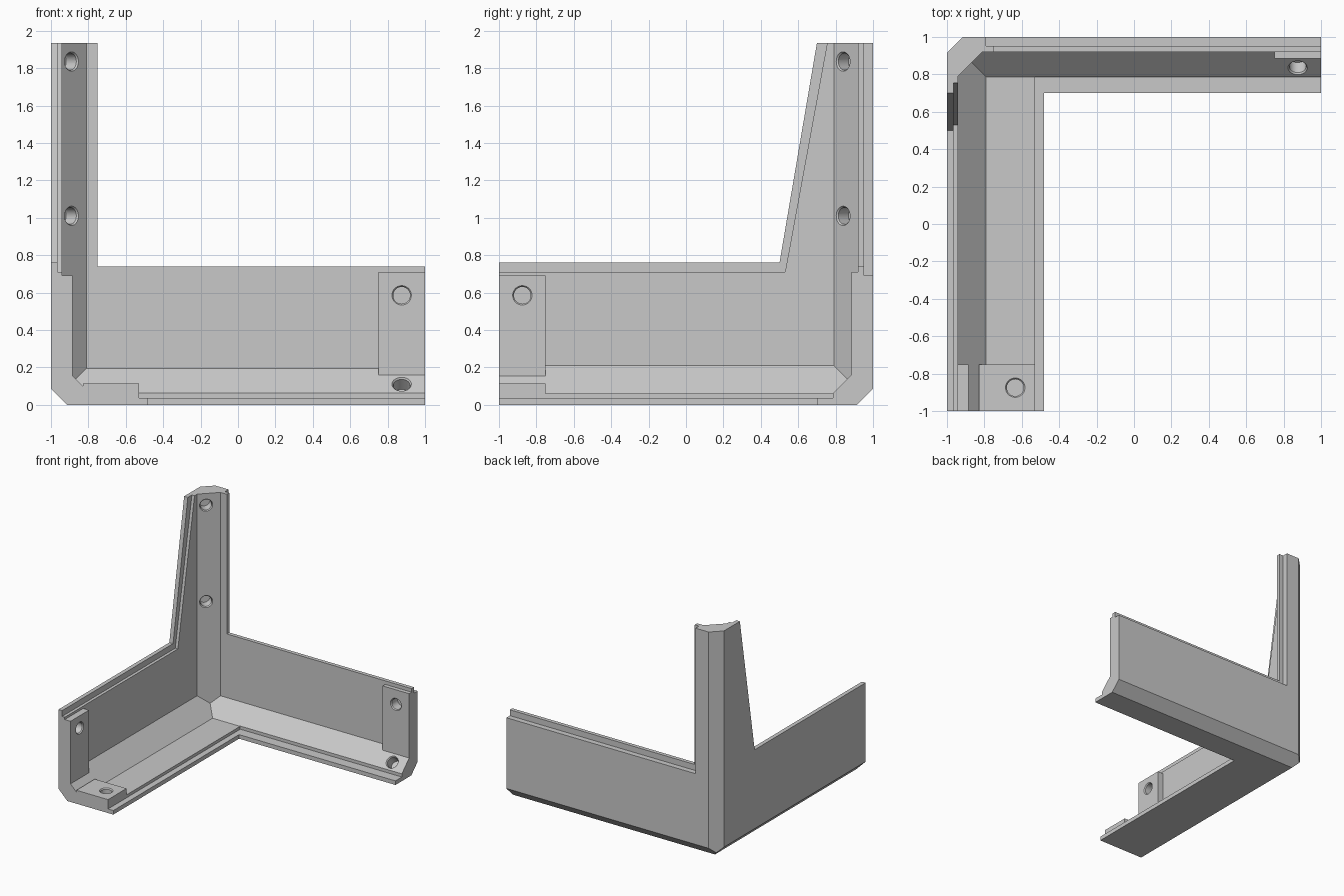
import bpy, bmesh
from mathutils import Vector, Matrix

if "Cube" in bpy.data.objects:
    bpy.data.objects.remove(bpy.data.objects["Cube"])

grey = bpy.data.materials.new("plain_grey")
grey.use_nodes = True
grey.diffuse_color = (0.584, 0.584, 0.584, 1)
grey.node_tree.nodes["Principled BSDF"].inputs["Base Color"].default_value = grey.diffuse_color

TOP = 1.935  # height of the post


def finish(name, bm):
    bmesh.ops.recalc_face_normals(bm, faces=bm.faces)
    mesh = bpy.data.meshes.new(name)
    bm.to_mesh(mesh)
    bm.free()
    mesh.materials.append(grey)
    obj = bpy.data.objects.new(name, mesh)
    bpy.context.collection.objects.link(obj)
    return obj


def block(name, low, high, chamfers=()):
    """Box whose edges are sliced off by planes given as (normal, distance)."""
    bm = bmesh.new()
    low, high = Vector(low), Vector(high)
    size = high - low
    bmesh.ops.create_cube(bm, size=1, matrix=Matrix.Translation((low + high) / 2)
                          @ Matrix.Diagonal((*size, 1)))
    for normal, dist in chamfers:
        n = Vector(normal)
        cut = bmesh.ops.bisect_plane(bm, geom=bm.verts[:] + bm.edges[:] + bm.faces[:],
                                     plane_co=n * dist / n.length_squared,
                                     plane_no=n, clear_outer=True)
        edges = [e for e in cut["geom_cut"] if isinstance(e, bmesh.types.BMEdge)]
        bmesh.ops.contextual_create(bm, geom=edges)
    return finish(name, bm)


def side_prism(name, outline, x0, x1):
    """Outline in y and z, extruded along x."""
    bm = bmesh.new()
    face = bm.faces.new([bm.verts.new((x0, y, z)) for y, z in outline])
    grown = bmesh.ops.extrude_face_region(bm, geom=[face])["geom"]
    bmesh.ops.translate(bm, vec=(x1 - x0, 0, 0),
                        verts=[v for v in grown if isinstance(v, bmesh.types.BMVert)])
    return finish(name, bm)


def plug(name, mouth, direction, r_mouth, r_end, start, end):
    """Round plug running into the material from the mouth."""
    d = Vector(direction).normalized()
    bm = bmesh.new()
    place = Matrix.Translation(Vector(mouth) + d * (start + end) / 2)
    bmesh.ops.create_cone(bm, cap_ends=True, segments=32, radius1=r_mouth, radius2=r_end,
                          depth=end - start,
                          matrix=place @ d.to_track_quat('Z', 'Y').to_matrix().to_4x4())
    return finish(name, bm)


def combine(body, tool, operation):
    mod = body.modifiers.new(tool.name, 'BOOLEAN')
    mod.operation, mod.solver, mod.object = operation, 'EXACT', tool
    bpy.context.view_layer.objects.active = body
    bpy.ops.object.modifier_apply(modifier=mod.name)
    bpy.data.objects.remove(tool)


# Outer block and inner hollow share the same three chamfer directions
LEFT_EDGE, BACK_EDGE, POST_EDGE = (-1, 0, -1), (0, 1, -1), (-1, 1, 0)
body = block("corner_bracket", (-1, -1, 0), (1, 1, TOP),
             [(LEFT_EDGE, 0.915), (BACK_EDGE, 0.915), (POST_EDGE, 1.915)])
hollow = block("hollow", (-0.94, -1.5, 0.06), (1.5, 0.92, 2.5),
               [(LEFT_EDGE, 0.73), (BACK_EDGE, 0.725), (POST_EDGE, 1.73)])
combine(body, hollow, 'DIFFERENCE')

# Side wall: tapered outline, stepped between outer and inner layer
for name, x0, x1, z, y, top_y in (("side_outer", -1.2, -0.9, 0.76, 0.5, 0.70),
                                  ("side_inner", -0.965, -0.88, 0.71, 0.53, 0.755)):
    slope = (top_y - y) / (TOP - z)
    outline = [(-1.2, z), (y, z), (y + slope * (2.2 - z), 2.2), (-1.2, 2.2)]
    combine(body, side_prism(name, outline, x0, x1), 'DIFFERENCE')

# Back wall and floor: stepped lips along the free edges
trims = {
    "back_outer": ((-0.79, 0.953, 0.69), (1.2, 1.2, 2.2)),
    "back_inner": ((-0.75, 0.88, 0.74), (1.2, 0.97, 2.2)),
    "floor_upper": ((-0.53, -1.2, 0.035), (1.2, 0.787, 0.1)),
    "floor_lower": ((-0.48, -1.2, -0.2), (1.2, 0.70, 0.05)),
}
for name, (low, high) in trims.items():
    combine(body, block(name, low, high), 'DIFFERENCE')

# Thickened pads at the arm ends
pads = {
    "back_pad": ((0.75, 0.885, 0.13), (1, 0.935, 0.71)),
    "side_pad": ((-0.955, -1, 0.13), (-0.885, -0.75, 0.69)),
    "floor_pad": ((-0.83, -1, 0.045), (-0.53, -0.75, 0.115)),
}
for name, (low, high) in pads.items():
    combine(body, block(name, low, high), 'UNION')

# Blind round sockets with a slightly countersunk mouth
sockets = [
    ((0.875, 0.885, 0.585), (0, 1, 0)),
    ((0.875, 0.835, 0.11), BACK_EDGE),
    ((-0.885, -0.875, 0.585), (-1, 0, 0)),
    ((-0.635, -0.875, 0.115), (0, 0, -1)),
    ((-0.89, 0.84, 1.01), POST_EDGE),
    ((-0.89, 0.84, 1.835), POST_EDGE),
]
for mouth, direction in sockets:
    combine(body, plug("socket", mouth, direction, 0.045, 0.045, -0.03, 0.085), 'DIFFERENCE')
    combine(body, plug("countersink", mouth, direction, 0.06, 0.044, -0.01, 0.01), 'DIFFERENCE')

# Crisp flat faces, smooth socket walls
bpy.ops.object.select_all(action='DESELECT')
body.select_set(True)
bpy.context.view_layer.objects.active = body
bpy.ops.object.shade_smooth_by_angle(angle=0.5)
